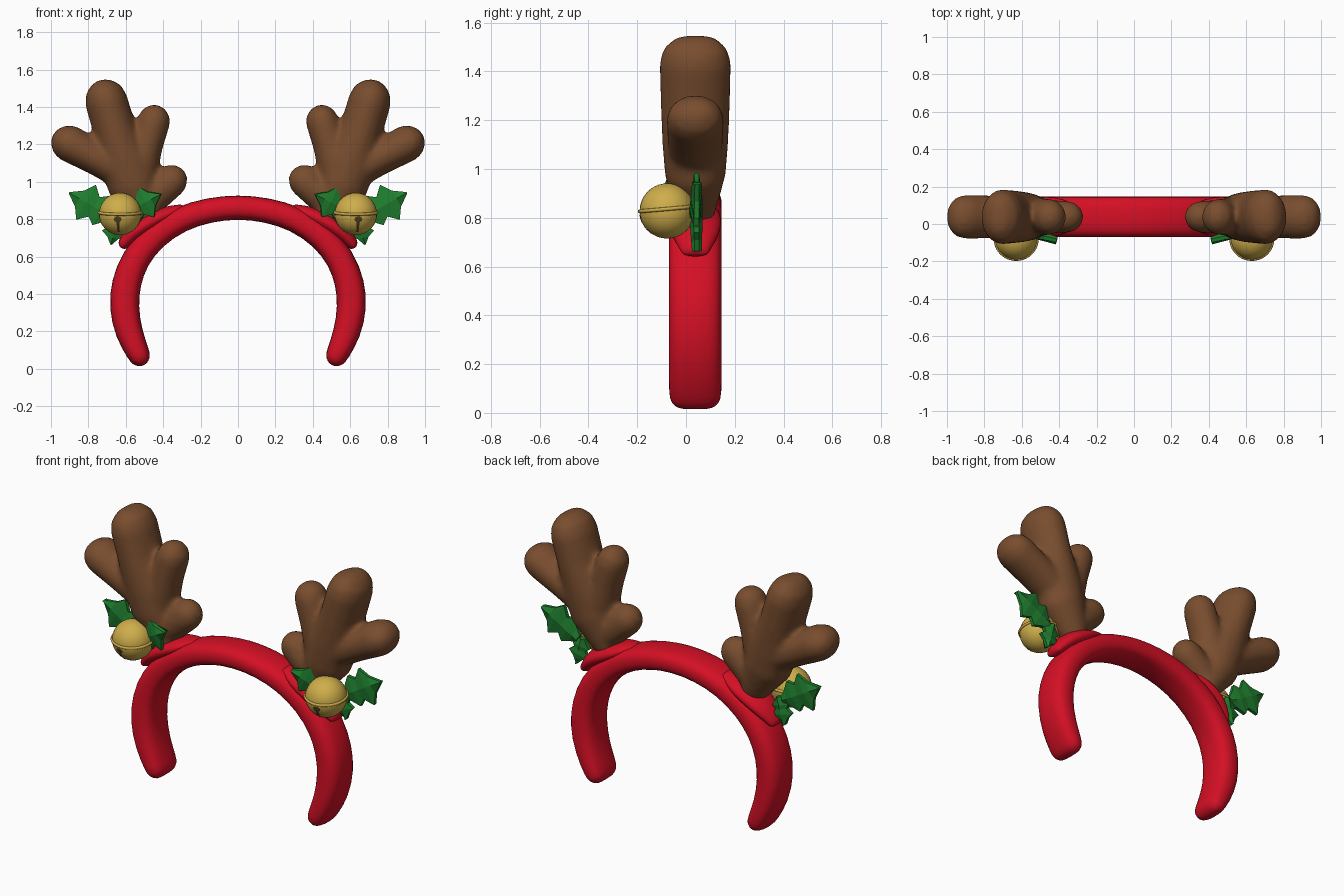
import bpy
import bmesh
from math import sin, cos, pi, radians, copysign
from mathutils import Vector, Matrix

cube = bpy.data.objects.get("Cube")
if cube:
    bpy.data.objects.remove(cube, do_unlink=True)

MID_Y = 0.038


def material(name, r, g, b):
    mat = bpy.data.materials.new(name)
    mat.use_nodes = True
    mat.diffuse_color = (r, g, b, 1)
    node = next(n for n in mat.node_tree.nodes if n.type == "BSDF_PRINCIPLED")
    node.inputs["Base Color"].default_value = (r, g, b, 1)
    node.inputs["Roughness"].default_value = 0.6
    return mat


RED = material("red fabric", 0.66, 0.005, 0.018)
BROWN = material("brown plush", 0.19, 0.075, 0.028)
GOLD = material("gold metal", 0.62, 0.42, 0.07)
DARK = material("dark opening", 0.08, 0.05, 0.012)
GREEN = material("holly green", 0.014, 0.21, 0.028)


def finish(bm, name, mat, smooth=True, mirror=True, subdivide=0):
    """Turn a bmesh into an object, optionally subdivided and mirrored."""
    bmesh.ops.recalc_face_normals(bm, faces=bm.faces)
    for face in bm.faces:
        face.smooth = smooth
    mesh = bpy.data.meshes.new(name)
    bm.to_mesh(mesh)
    bm.free()
    mesh.materials.append(mat)
    obj = bpy.data.objects.new(name, mesh)
    bpy.context.scene.collection.objects.link(obj)
    if subdivide:
        obj.modifiers.new("Subdivision", "SUBSURF").levels = subdivide
        obj.modifiers["Subdivision"].render_levels = subdivide
    if mirror:
        add_mirror(obj)
    return obj


def add_mirror(obj):
    mod = obj.modifiers.new("Mirror", "MIRROR")
    mod.use_mirror_merge = False


def tube(bm, path, sides=16, power=1.0):
    """Round-ended tube through (x, z, half thickness, half depth) points."""
    spine = [(Vector((x, MID_Y, z)), a, b) for x, z, a, b in path]
    rings = []
    for i, (p, a, b) in enumerate(spine):
        before, after = spine[max(i - 1, 0)][0], spine[min(i + 1, len(spine) - 1)][0]
        t = (after - before).normalized()
        ring = [(p, t, a, b)]
        cap = [(radians(d), a) for d in (30, 60, 82)]
        if i == 0:
            ring = [(p - t * a * sin(d), t, a * cos(d), b - a * (1 - cos(d)) if b > a else b * cos(d))
                    for d, a in reversed(cap)] + ring
        if i == len(spine) - 1:
            ring += [(p + t * a * sin(d), t, a * cos(d), b - a * (1 - cos(d)) if b > a else b * cos(d))
                     for d, a in cap]
        rings += ring
    loops = []
    for p, t, a, b in rings:
        n = Vector((-t.z, 0, t.x))
        loop = []
        for k in range(sides):
            c, s = cos(2 * pi * k / sides), sin(2 * pi * k / sides)
            c, s = copysign(abs(c) ** power, c), copysign(abs(s) ** power, s)
            loop.append(bm.verts.new(p + n * a * c + Vector((0, b * s, 0))))
        loops.append(loop)
    for low, high in zip(loops, loops[1:]):
        for k in range(sides):
            j = (k + 1) % sides
            bm.faces.new((low[k], low[j], high[j], high[k]))
    bm.faces.new(loops[0])
    bm.faces.new(loops[-1])


# Headband: one side of the arch, reflected to make the whole path
half = [(0.53, 0.075, 0.062), (0.585, 0.19, 0.075), (0.612, 0.33, 0.081),
        (0.6, 0.46, 0.08), (0.552, 0.59, 0.077), (0.455, 0.71, 0.074),
        (0.31, 0.805, 0.07), (0.15, 0.852, 0.067)]
arch = half + [(0, 0.866, 0.066)] + [(-x, z, a) for x, z, a in reversed(half)]
bm = bmesh.new()
tube(bm, [(x, z, a, 0.11) for x, z, a in arch], power=0.75)
finish(bm, "headband", RED, mirror=False, subdivide=1)

# Fabric pads holding the antlers
bm = bmesh.new()
tube(bm, [(0.605, 0.675, 0.035, 0.065), (0.56, 0.73, 0.05, 0.1), (0.47, 0.787, 0.055, 0.113),
          (0.38, 0.828, 0.045, 0.1), (0.31, 0.855, 0.025, 0.06)])
finish(bm, "antler_pad", RED, subdivide=1)

# Antlers: overlapping rounded limbs fused into one soft body
limbs = [
    [(0.49, 0.85, 0.09, 0.09), (0.56, 0.98, 0.135, 0.125), (0.6, 1.1, 0.14, 0.135),
     (0.66, 1.28, 0.115, 0.143), (0.705, 1.435, 0.114, 0.147)],
    [(0.6, 1.05, 0.1, 0.11), (0.76, 1.13, 0.092, 0.115), (0.902, 1.205, 0.099, 0.118)],
    [(0.54, 1.05, 0.11, 0.11), (0.49, 1.2, 0.09, 0.1), (0.45, 1.325, 0.088, 0.095)],
    [(0.5, 0.88, 0.09, 0.09), (0.43, 0.94, 0.088, 0.09), (0.357, 1.005, 0.088, 0.085)],
]
bm = bmesh.new()
for limb in limbs:
    tube(bm, limb, sides=24)
antler = finish(bm, "antler", BROWN, mirror=False)
remesh = antler.modifiers.new("Fuse", "REMESH")
remesh.mode = "VOXEL"
remesh.voxel_size = 0.016
remesh.use_smooth_shade = True
soften = antler.modifiers.new("Soften", "SMOOTH")
soften.factor = 0.5
soften.iterations = 6
add_mirror(antler)

# Bells with a raised seam
BELL = Vector((0.63, -0.077, 0.828))
RADIUS = 0.113
bm = bmesh.new()
bmesh.ops.create_uvsphere(bm, u_segments=32, v_segments=20, radius=RADIUS,
                          matrix=Matrix.Translation(BELL))
finish(bm, "bell", GOLD)

bm = bmesh.new()
tilt = Matrix.Translation(BELL + Vector((0, 0, 0.008))) @ Matrix.Rotation(radians(5), 4, "X")
seam = []
for i in range(40):
    a = 2 * pi * i / 40
    ring = []
    for k in range(8):
        c = 2 * pi * k / 8
        r = RADIUS + 0.008 * cos(c)
        ring.append(bm.verts.new(tilt @ Vector((r * cos(a), r * sin(a), 0.008 * sin(c)))))
    seam.append(ring)
for i in range(40):
    one, two = seam[i], seam[(i + 1) % 40]
    for k in range(8):
        j = (k + 1) % 8
        bm.faces.new((one[k], one[j], two[j], two[k]))
finish(bm, "bell_seam", GOLD)

# Keyhole opening: a thin strip hugging the bell, round above and narrow below
bm = bmesh.new()
rows = []
for drop, width in ((-7, 3), (-9, 8), (-14, 11), (-19, 9), (-23, 4), (-40, 3), (-58, 3)):
    row = []
    for k in (-1, -0.5, 0, 0.5, 1):
        lat, lon = radians(drop), radians(7 + width * k / cos(radians(drop)))
        way = Vector((sin(lon) * cos(lat), -cos(lon) * cos(lat), sin(lat)))
        row.append(bm.verts.new(BELL + way * (RADIUS + 0.002)))
    rows.append(row)
for one, two in zip(rows, rows[1:]):
    for k in range(4):
        bm.faces.new((one[k], two[k], two[k + 1], one[k + 1]))
finish(bm, "bell_opening", DARK)


def holly_leaf(name, root, tip, scale):
    """Spiky leaf with a raised midrib on both sides, from root toward tip."""
    outline = [(0, 0.025), (0.035, 0.05), (0.075, 0.09), (0.115, 0.06),
               (0.165, 0.108), (0.205, 0.05), (0.27, 0.004)]
    along = (Vector(tip) - Vector(root)).normalized()
    face = Vector((0, 1, 0))
    across = face.cross(along).normalized()
    face = along.cross(across)
    bm = bmesh.new()

    def put(u, v, h):
        return bm.verts.new(Vector(root) + (along * u + across * v) * scale + face * h)

    rails = []
    for side, h in ((1, 1), (0, 1), (-1, 1), (-1, -1), (0, -1), (1, -1)):
        height = 0.012 if side else 0.028
        rails.append([put(u, v * side, h * height * (1 - u)) for u, v in outline])
    for i in range(6):
        one, two = rails[i], rails[(i + 1) % 6]
        for k in range(len(outline) - 1):
            bm.faces.new((one[k], one[k + 1], two[k + 1], two[k]))
    bm.faces.new([r[0] for r in rails])
    bm.faces.new([r[-1] for r in rails])
    finish(bm, name, GREEN, smooth=False)


# Holly sprigs behind each bell
holly_leaf("outer_holly_leaf", (0.67, 0.04, 0.81), (0.9, 0.045, 0.94), 0.99)
holly_leaf("inner_holly_leaf", (0.61, -0.03, 0.83), (0.41, -0.09, 0.935), 0.85)
holly_leaf("lower_holly_leaf", (0.64, 0.04, 0.82), (0.68, 0.045, 0.66), 0.6)
